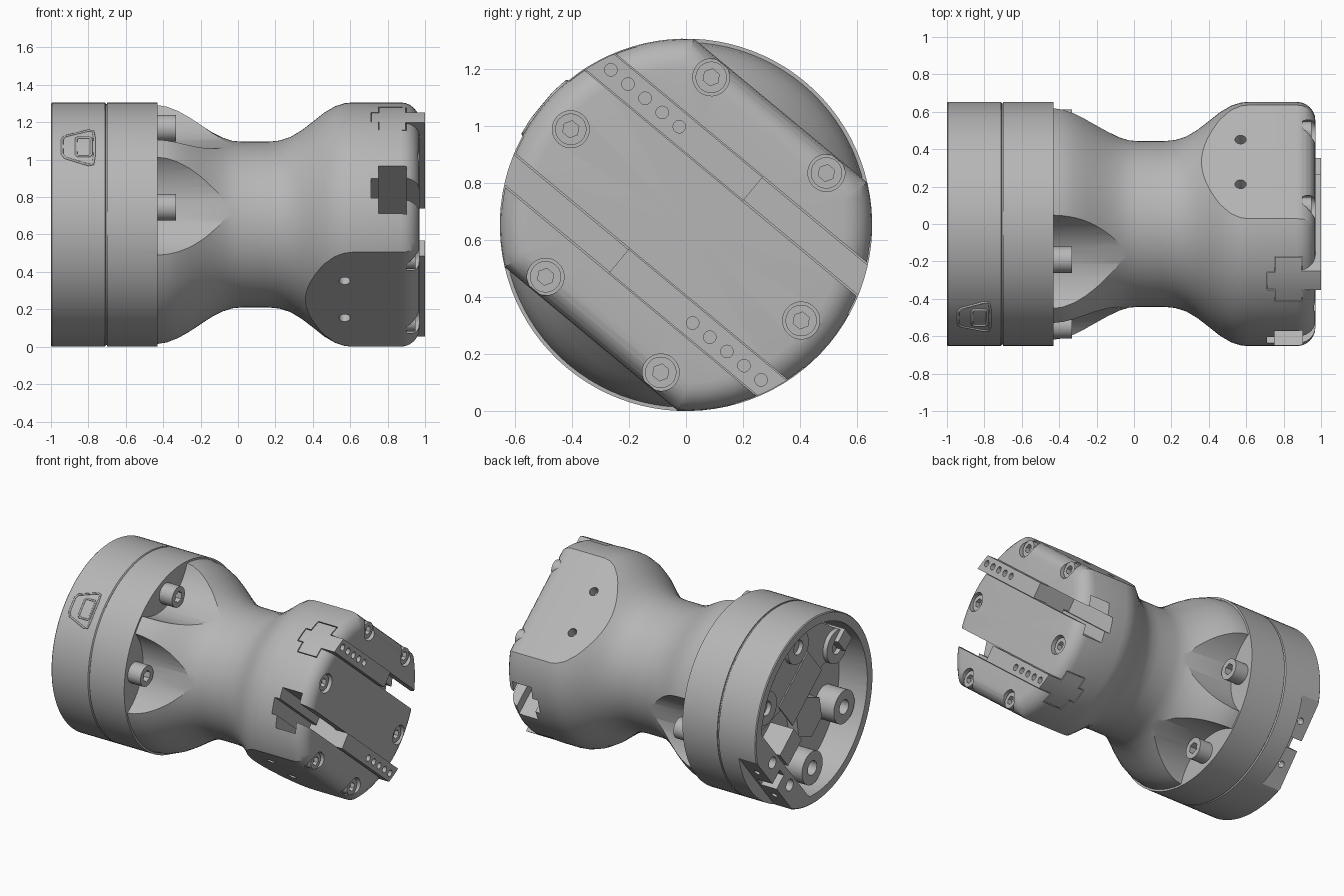
import bpy, bmesh
from math import sin, cos, pi, radians
from mathutils import Matrix, Vector

cube = bpy.data.objects.get("Cube")
if cube:
    bpy.data.objects.remove(cube)

R = 0.653
# Working frame: x is the long axis, u runs along the slide channels, v across them
FRAME = Matrix.Translation((0, 0, R)) @ Matrix.Rotation(radians(-39.7), 4, 'X')

grey = bpy.data.materials.new("satin grey")
grey.use_nodes = True
grey.diffuse_color = (0.47, 0.47, 0.47, 1)
grey.node_tree.nodes["Principled BSDF"].inputs["Base Color"].default_value = grey.diffuse_color


def make(name, bm, frame=FRAME):
    bmesh.ops.recalc_face_normals(bm, faces=bm.faces)
    bm.transform(frame)
    mesh = bpy.data.meshes.new(name)
    bm.to_mesh(mesh)
    bm.free()
    mesh.materials.append(grey)
    ob = bpy.data.objects.new(name, mesh)
    bpy.context.collection.objects.link(ob)
    return ob


def prism(name, pts, a, b, axis=0, frame=FRAME):
    """Extrude a 2D outline from a to b along x (0), u (1) or v (2)."""
    def at(p, d):
        c = list(p)
        c.insert(axis, d)
        return c
    bm = bmesh.new()
    lo = [bm.verts.new(at(p, a)) for p in pts]
    hi = [bm.verts.new(at(p, b)) for p in pts]
    bm.faces.new(lo)
    bm.faces.new(hi)
    for i in range(len(pts)):
        j = (i + 1) % len(pts)
        bm.faces.new((lo[i], lo[j], hi[j], hi[i]))
    return make(name, bm, frame)


def circle(p, q, r, n=32):
    return [(p + r * cos(2 * pi * i / n), q + r * sin(2 * pi * i / n)) for i in range(n)]


def rect(p0, p1, q0, q1):
    return [(p0, q0), (p1, q0), (p1, q1), (p0, q1)]


def polar(deg, r):
    return r * cos(radians(deg)), r * sin(radians(deg))


def lathe(name, profile):
    bm = bmesh.new()
    vs = [bm.verts.new((x, 0, r)) for x, r in profile]
    es = [bm.edges.new(e) for e in zip(vs, vs[1:])]
    bmesh.ops.spin(bm, geom=vs + es, cent=(0, 0, 0), axis=(1, 0, 0), angle=2 * pi, steps=96)
    bmesh.ops.remove_doubles(bm, verts=bm.verts, dist=1e-5)
    return make(name, bm)


def boolean(target, tool, operation='DIFFERENCE'):
    tool.hide_render = True
    mod = target.modifiers.new("cut", 'BOOLEAN')
    mod.object, mod.operation, mod.solver = tool, operation, 'EXACT'
    bpy.context.view_layer.objects.active = target
    bpy.ops.object.modifier_apply(modifier=mod.name)
    bpy.data.objects.remove(tool)


def cut(target, *args, **kw):
    boolean(target, prism("cutter", *args, **kw))


def smooth(ob):
    bpy.ops.object.select_all(action='DESELECT')
    ob.select_set(True)
    bpy.context.view_layer.objects.active = ob
    bpy.ops.object.shade_smooth_by_angle(angle=radians(28))


# Waisted main body with a rounded head
corner = [(0.87 + 0.1 * sin(t * pi / 12), R - 0.1 + 0.1 * cos(t * pi / 12)) for t in range(7)]
body = lathe("main_body", [
    (-0.70, 0), (-0.70, R), (-0.43, R), (-0.43, 0.64), (-0.38, 0.632), (-0.32, 0.608),
    (-0.26, 0.573), (-0.2, 0.533), (-0.14, 0.494), (-0.08, 0.464), (-0.03, 0.448),
    (0.02, 0.443), (0.16, 0.443), (0.22, 0.449), (0.28, 0.468), (0.34, 0.504),
    (0.40, 0.55), (0.46, 0.598), (0.52, 0.633), (0.57, 0.649), (0.61, R)]
    + corner + [(0.97, 0)])

# Flats on both sides of the head, with rounded ends, and their side holes
flat = [(0.3, 0.52)] + [(x, r - R + 0.52) for x, r in corner] + [(1.1, 0.42), (1.1, 0.9), (0.3, 0.9)]
for s in (1, -1):
    cut(body, [(x, s * v) for x, v in flat], -0.8, 0.8, axis=1)
    for u in (-0.155, 0.155):
        cut(body, circle(0.57, u, 0.03), s * 0.45, s * 0.6, axis=2)

# Scooped pockets over the shoulder screws
POCKETS = (30, 150, 210, 330)
for a in POCKETS:
    cut(body, circle(*polar(a, 0.80), 0.344, 64), -0.43, 0.2)


# T-shaped slide channels across the head, half filled by drilled slides
def tee(c, gap, top):
    half = [(0.71 + gap, 0.05), (0.75 + gap, 0.05), (0.75 + gap, 0.123),
            (0.90 - gap, 0.123), (0.90 - gap, 0.057), (top, 0.057)]
    return [(x, c + v - gap) for x, v in half] + [(x, c - v + gap) for x, v in reversed(half)]


for s, side in ((1, "upper"), (-1, "lower")):
    cut(body, tee(s * 0.247, 0, 1.1), -0.8, 0.8, axis=1)
    slide = prism(side + "_slide", tee(s * 0.247, 0.004, 1.0), -s * 0.8, s * 0.1, axis=1)
    boolean(slide, prism("trim", circle(0, 0, R - 0.003, 96), 0.5, 1.2), 'INTERSECT')
    for i in range(5):
        cut(slide, circle(-s * (0.55 - 0.078 * i), s * 0.25, 0.022, 20), 0.96, 1.1)
    smooth(slide)

# Counterbores for the head screws
for k in range(6):
    cut(body, circle(*polar(60 * k, 0.525), 0.065), 0.90, 1.1)
smooth(body)

# Socket screws: six in the head, four in the shoulder pockets
screw = prism("head_screw", circle(0, 0, 0.055), 0, 0.055, frame=Matrix())
cut(screw, circle(0, 0, 0.03, 6), 0.025, 0.1, frame=Matrix())
smooth(screw)


def place_screw(name, x, angle, scale):
    ob = bpy.data.objects.new(name, screw.data)
    bpy.context.collection.objects.link(ob)
    r = 0.525 if x > 0 else 0.55
    ob.matrix_world = FRAME @ Matrix.Translation((x, *polar(angle, r))) @ Matrix.Diagonal((*scale, 1))


for k in range(6):
    place_screw("head_screw", 0.895, 60 * k, (1, 1, 1))
for a in POCKETS:
    place_screw("shoulder_screw", -0.435, a, (1.9, 1.3, 1.3))
bpy.data.objects.remove(screw)

# Base ring with an open recess, leaving a solid mount on one side
base = lathe("base_ring", [(-1, 0), (-1, R - 0.006), (-0.994, R), (-0.712, R),
                           (-0.706, R - 0.008), (-0.70, R - 0.008), (-0.70, 0)])
cut(base, [(min(u, 0.42), v) for u, v in circle(0, 0, 0.59, 72) if u < 0.47], -1.1, -0.78)

# Flat, notch and drillings of the mount
cut(base, rect(-1.1, -0.86, -0.5, 0.5), 0.575, 0.8, axis=1)
cut(base, rect(-1.1, -0.88, -0.035, 0.035), 0.47, 0.8, axis=1)
for v in (-0.15, 0.15):
    cut(base, circle(-0.93, v, 0.022, 20), 0.5, 0.8, axis=1)
    cut(base, circle(0.48, v, 0.04, 24), -1.1, -0.9)
smooth(base)

# Inner plate, label panel, screw pads and plug block inside the recess
plate = prism("inner_plate", [(min(u, 0.42), max(v, -0.1)) for u, v in circle(0, 0, 0.55, 72)
                              if u < 0.46 and v > -0.14], -0.90, -0.775)
bmesh_merge = bmesh.new()
bmesh_merge.from_mesh(plate.data)
bmesh.ops.remove_doubles(bmesh_merge, verts=bmesh_merge.verts, dist=1e-4)
bmesh_merge.to_mesh(plate.data)
bmesh_merge.free()
prism("label_panel", rect(-0.28, 0.14, 0.0, 0.24), -0.908, -0.90)
for k in range(1, 6):
    pad = prism("screw_pad", circle(*polar(60 * k, 0.46), 0.115), -0.93, -0.77)
    cut(pad, circle(*polar(60 * k, 0.46), 0.05), -1.0, -0.85)
    smooth(pad)
prism("plug_block", rect(0.18, 0.38, -0.09, 0.05), -0.96, -0.775)
prism("centre_hub", circle(-0.02, -0.2, 0.15, 6), -0.86, -0.775)
prism("rim_key", rect(-0.57, -0.47, -0.06, 0.06), -0.96, -0.775)


# Raised latch outline wrapped on the base ring
def outline(name, pts):
    data = bpy.data.curves.new(name, 'CURVE')
    data.dimensions, data.bevel_depth, data.bevel_resolution = '3D', 0.007, 1
    line = data.splines.new('POLY')
    line.points.add(len(pts) - 1)
    line.use_cyclic_u = True
    for p, (x, v) in zip(line.points, pts):
        a = v / R
        p.co = (*(FRAME @ Vector((x, -R * cos(a), R * sin(a)))), 1)
    data.materials.append(grey)
    bpy.context.collection.objects.link(bpy.data.objects.new(name, data))


outer = [(-0.94, 0.05), (-0.925, 0.075), (-0.8, 0.12), (-0.775, 0.115), (-0.768, 0.06)]
inner = [(-0.865, 0.055), (-0.855, 0.065), (-0.795, 0.065), (-0.785, 0.055)]
for name, half in (("latch_outline", outer), ("latch_window", inner)):
    outline(name, half + [(x, -v) for x, v in reversed(half)])
